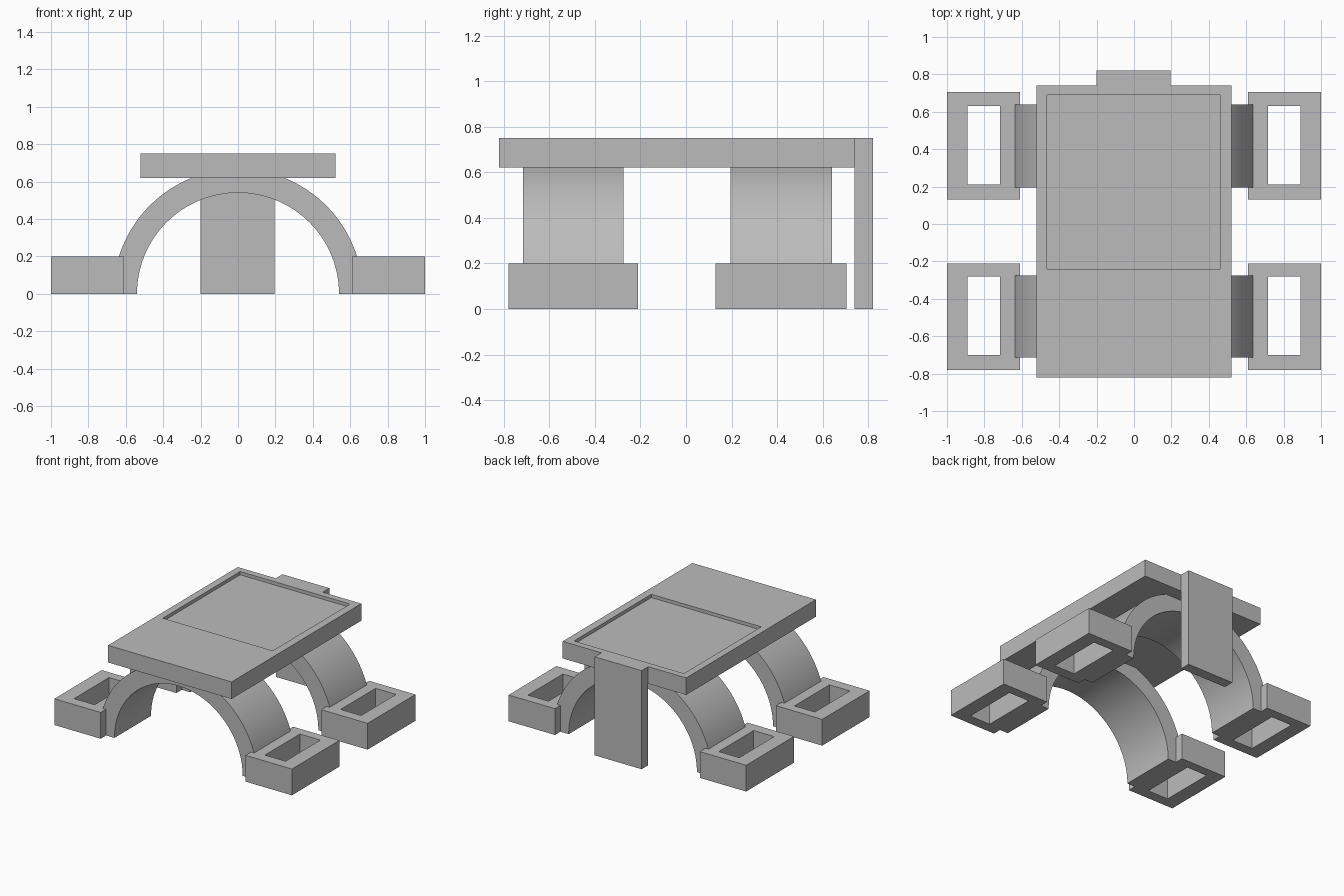
import bpy, bmesh, math

cube = bpy.data.objects.get("Cube")
if cube:
    bpy.data.objects.remove(cube, do_unlink=True)

GREY = (0.5, 0.5, 0.5, 1)
mat = bpy.data.materials.new("plain grey")
mat.use_nodes = True
mat.diffuse_color = GREY
mat.node_tree.nodes["Principled BSDF"].inputs["Base Color"].default_value = GREY


def finish(name, bm):
    bmesh.ops.recalc_face_normals(bm, faces=bm.faces[:])
    mesh = bpy.data.meshes.new(name)
    bm.to_mesh(mesh)
    bm.free()
    mesh.materials.append(mat)
    obj = bpy.data.objects.new(name, mesh)
    bpy.context.collection.objects.link(obj)
    return obj


def ring(bm, rect, z):
    """Four corner vertices of a rectangle (x0, x1, y0, y1) at height z."""
    x0, x1, y0, y1 = rect
    return [bm.verts.new((x, y, z)) for x, y in ((x0, y0), (x1, y0), (x1, y1), (x0, y1))]


def bridge(bm, a, b, closed=True):
    n = len(a)
    for i in range(n if closed else n - 1):
        j = (i + 1) % n
        bm.faces.new((a[i], a[j], b[j], b[i]))


def block(name, outer, z0, z1, inner=None, floor=None):
    """Box with an optional pocket (floor height given) or through hole."""
    bm = bmesh.new()
    low, top = ring(bm, outer, z0), ring(bm, outer, z1)
    bridge(bm, low, top)
    if inner is None:
        bm.faces.new(low)
        bm.faces.new(top)
    else:
        rim = ring(bm, inner, z1)
        base = ring(bm, inner, z0 if floor is None else floor)
        bridge(bm, top, rim)
        bridge(bm, rim, base)
        if floor is None:
            bridge(bm, base, low)
        else:
            bm.faces.new(base)
            bm.faces.new(low)
    return finish(name, bm)


def arch(name, y0, y1, r_in, r_out, steps=64):
    """Half ring standing on the ground, extruded along y."""
    bm = bmesh.new()

    def arc(r, y):
        angles = [math.pi * i / steps for i in range(steps + 1)]
        return [bm.verts.new((r * math.cos(a), y, r * math.sin(a))) for a in angles]

    loops = [arc(r_in, y0), arc(r_out, y0), arc(r_out, y1), arc(r_in, y1)]
    for k in range(4):
        bridge(bm, loops[k], loops[(k + 1) % 4], closed=False)
    for end in (0, -1):
        bm.faces.new([loop[end] for loop in loops])
    obj = finish(name, bm)
    bpy.ops.object.select_all(action='DESELECT')
    obj.select_set(True)
    bpy.context.view_layer.objects.active = obj
    bpy.ops.object.shade_smooth_by_angle(angle=math.radians(30))


# Top plate with a shallow rectangular recess
block("top_plate", (-0.52, 0.52, -0.82, 0.74), 0.62, 0.75,
      inner=(-0.465, 0.46, -0.24, 0.69), floor=0.725)

# Upright panel on the back edge
block("back_panel", (-0.2, 0.195, 0.74, 0.82), 0, 0.75)

# Arched legs, each with a hollow foot frame on both sides
for place, foot_y, hole_y, arch_y in (
        ("front", (-0.78, -0.21), (-0.70, -0.28), (-0.715, -0.275)),
        ("back", (0.13, 0.705), (0.21, 0.63), (0.195, 0.64))):
    arch(place + "_arch", *arch_y, 0.54, 0.667)
    for side, s in (("left", 1), ("right", -1)):
        outer = sorted((s * 0.61, s * 1.0))
        inner = sorted((s * 0.717, s * 0.89))
        block(f"{place}_{side}_foot", (*outer, *foot_y), 0, 0.2, inner=(*inner, *hole_y))
